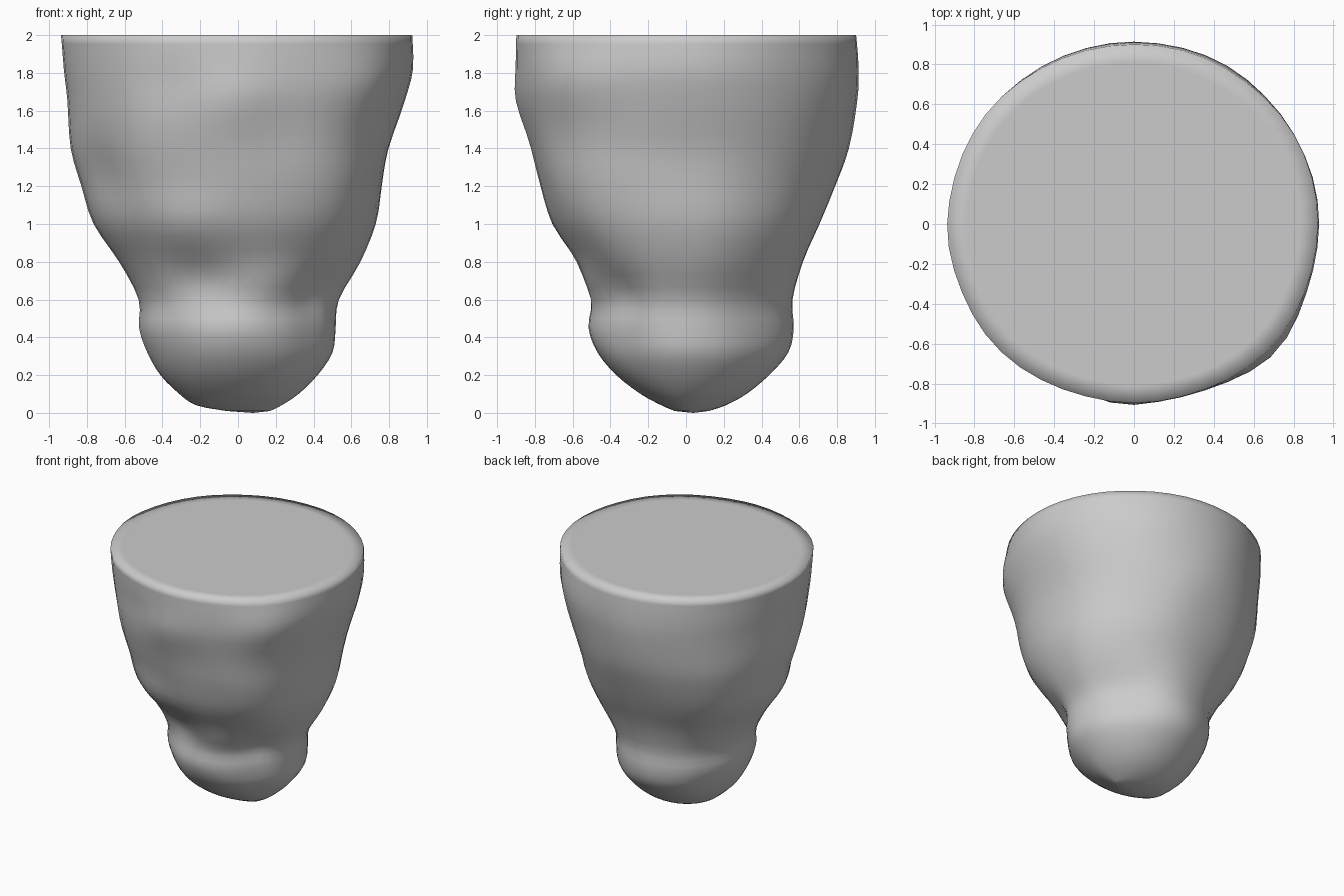
import bpy, bmesh
from math import sin, cos, pi, exp, radians
from mathutils import Vector, noise

if "Cube" in bpy.data.objects:
    bpy.data.objects.remove(bpy.data.objects["Cube"])

SEG, SUB, POWER = 48, 3, 2.0

# Silhouette rows: z, left x, right x, front y, back y
ROWS = [
    (0.01, -0.06, 0.17, -0.06, 0.12), (0.04, -0.22, 0.23, -0.13, 0.21),
    (0.10, -0.31, 0.32, -0.24, 0.32), (0.20, -0.41, 0.42, -0.37, 0.44),
    (0.32, -0.48, 0.50, -0.47, 0.54), (0.45, -0.525, 0.52, -0.515, 0.57),
    (0.60, -0.53, 0.54, -0.50, 0.565), (0.80, -0.63, 0.65, -0.58, 0.62),
    (1.00, -0.76, 0.725, -0.70, 0.71), (1.20, -0.83, 0.76, -0.77, 0.79),
    (1.40, -0.89, 0.80, -0.83, 0.86), (1.65, -0.90, 0.885, -0.89, 0.905),
    (1.82, -0.92, 0.93, -0.90, 0.91), (2.00, -0.935, 0.925, -0.90, 0.90)]

# Dents and bumps: angle (front = 270), z, angular width, z width, amount
DENTS = [
    (248, 0.72, 18, 0.10, -0.04), (290, 0.68, 14, 0.10, 0.02),
    (318, 0.64, 14, 0.12, -0.04), (315, 0.42, 22, 0.18, -0.03),
    (225, 0.42, 20, 0.20, -0.02), (45, 0.45, 22, 0.22, -0.035),
    (315, 1.20, 22, 0.32, 0.06), (135, 1.15, 22, 0.30, 0.03),
    (210, 1.30, 13, 0.20, -0.05), (248, 1.72, 14, 0.14, -0.02),
    (283, 1.45, 14, 0.20, -0.015), (265, 1.65, 10, 0.14, 0.015),
    (250, 1.00, 14, 0.15, 0.03), (318, 1.75, 16, 0.20, 0.045)]


def spline(p0, p1, p2, p3, t):
    """Catmull-Rom blend of four rows."""
    return [0.5 * (2*b + (c - a)*t + (2*a - 5*b + 4*c - d)*t*t
                   + (3*b - a - 3*c + d)*t**3)
            for a, b, c, d in zip(p0, p1, p2, p3)]


def relief(ang, z):
    total = 0.0
    for a, zc, wa, wz, amount in DENTS:
        da = (ang - radians(a) + pi) % (2*pi) - pi
        total += amount * exp(-(da / radians(wa))**2 - ((z - zc) / wz)**2)
    rough = noise.noise(Vector((cos(ang)*2.2, sin(ang)*2.2, z*2.5)))
    return total + 0.010 * rough * min(1, z * 2)


def ring(bm, row):
    z, left, right, front, back = row
    verts = []
    for i in range(SEG):
        ang = 2*pi*i/SEG
        c, s = cos(ang), sin(ang)
        x = abs(c)**(2/POWER) * (right if c > 0 else left)
        y = abs(s)**(2/POWER) * (back if s > 0 else front)
        p = Vector((x, y, 0))
        p += Vector((c, s, 0)) * relief(ang, z) * min(1, p.length / 0.4)
        verts.append(bm.verts.new((p.x, p.y, z)))
    return verts


def bridge(bm, low, high):
    for i in range(SEG):
        j = (i + 1) % SEG
        bm.faces.new((low[i], low[j], high[j], high[i]))


# Rock body lofted from the rows
bm = bmesh.new()
rows = []
for k in range(len(ROWS) - 1):
    quad = [ROWS[max(0, min(len(ROWS) - 1, k + o))] for o in (-1, 0, 1, 2)]
    rows += [spline(*quad, t / SUB) for t in range(SUB)]
rows.append(ROWS[-1])
rings = [ring(bm, r) for r in rows]
for low, high in zip(rings, rings[1:]):
    bridge(bm, low, high)

# Rounded tip underneath
tip = bm.verts.new((0.08, 0.04, 0))
for i in range(SEG):
    bm.faces.new((tip, rings[0][(i + 1) % SEG], rings[0][i]))

# Flat top with a soft-shaded rim
inner = [bm.verts.new((v.co.x * 0.9, v.co.y * 0.9, 2)) for v in rings[-1]]
bridge(bm, rings[-1], inner)
bm.faces.new(inner)

for f in bm.faces:
    f.smooth = True
bmesh.ops.recalc_face_normals(bm, faces=bm.faces)
mesh = bpy.data.meshes.new("floating_rock")
bm.to_mesh(mesh)
bm.free()
rock = bpy.data.objects.new("floating_rock", mesh)
bpy.context.collection.objects.link(rock)
